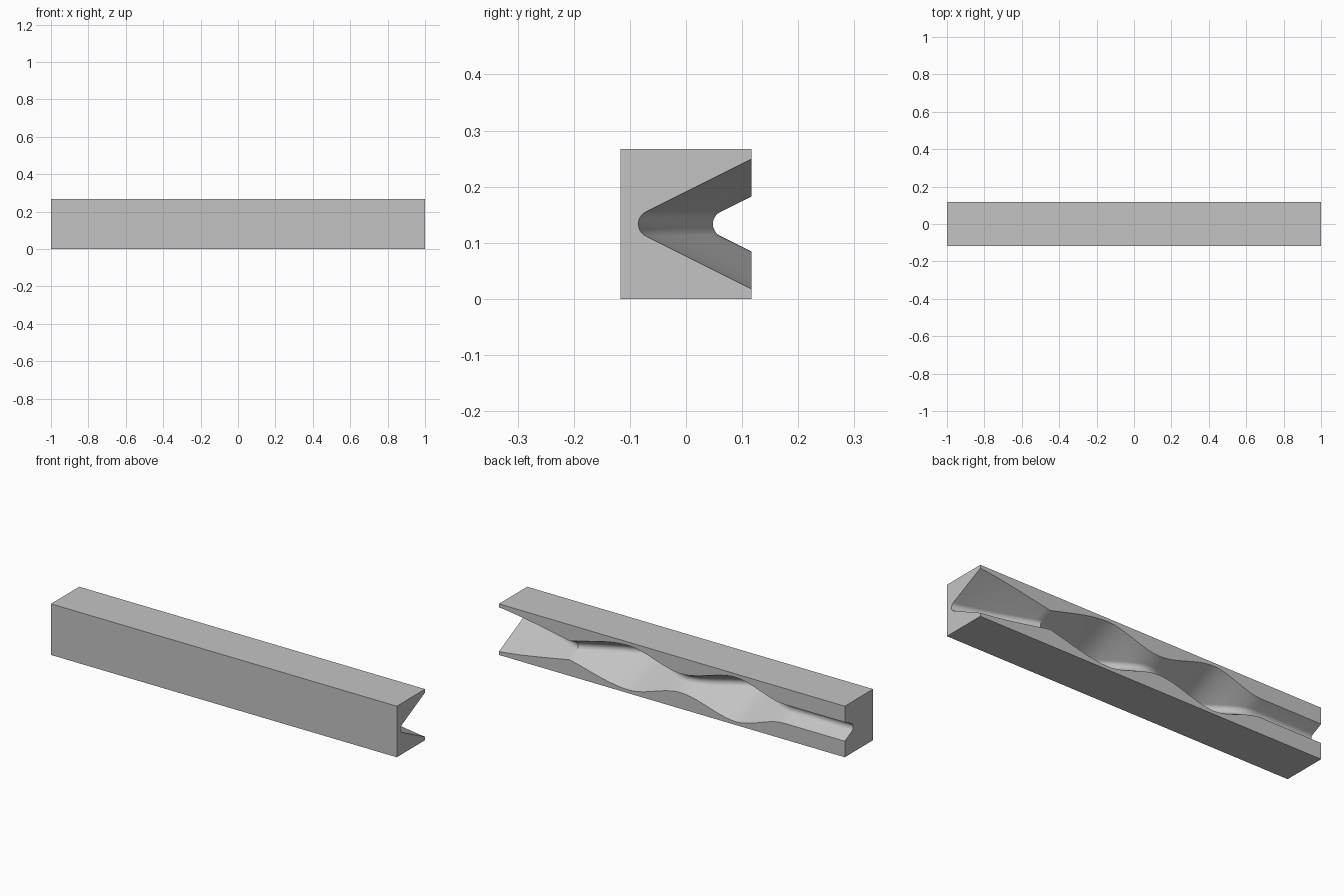
import bpy, bmesh, math

cube = bpy.data.objects.get("Cube")
if cube:
    bpy.data.objects.remove(cube)

HALF_Y, HEIGHT = 0.117, 0.267
DEEP, SHALLOW = -0.085, 0.048      # y of the groove floor
RADIUS = 0.024                     # rounding of the groove floor
WALL = math.atan(0.5)              # slope of the groove walls

# Floor stations along the bar: x, floor y, slope arriving, slope leaving
STATIONS = [(1, DEEP, 0, -0.2), (0.59, SHALLOW, -0.36, 0.45), (0.25, DEEP, 0, 0),
            (-0.05, SHALLOW, 0, 0), (-0.37, DEEP, 0, 0), (-0.65, SHALLOW, 0, 0),
            (-1, SHALLOW, 0, 0)]


def floor_path(steps=16):
    """Smooth curve through the stations, as (x, floor y) pairs."""
    path = []
    for (x0, y0, _, m0), (x1, y1, m1, _) in zip(STATIONS, STATIONS[1:]):
        d = x1 - x0
        for i in range(steps):
            t = i / steps
            blend = t * t * (3 - 2 * t)
            y = y0 + (y1 - y0) * blend
            y += d * m0 * t * (1 - t) ** 2 - d * m1 * t * t * (1 - t)
            path.append((x0 + d * t, y))
    path.append(STATIONS[-1][:2])
    return path


def section(floor):
    """Outline of the bar in y and z, with the rounded V groove in its back."""
    mid, centre = HEIGHT / 2, floor + RADIUS
    mouth = RADIUS * math.cos(WALL) + 0.5 * (HALF_Y - centre + RADIUS * math.sin(WALL))
    outline = [(HALF_Y, 0), (HALF_Y, mid - mouth)]
    sweep = math.pi / 2 - WALL
    for i in range(13):
        a = -sweep + 2 * sweep * i / 12
        outline.append((centre - RADIUS * math.cos(a), mid + RADIUS * math.sin(a)))
    outline += [(HALF_Y, mid + mouth), (HALF_Y, HEIGHT), (-HALF_Y, HEIGHT), (-HALF_Y, 0)]
    return outline


# Grooved bar: sections joined along its length, closed at both ends
bm = bmesh.new()
rings = [[bm.verts.new((x, y, z)) for y, z in section(f)] for x, f in floor_path()]
for a, b in zip(rings, rings[1:]):
    for i in range(len(a)):
        j = (i + 1) % len(a)
        bm.faces.new((a[i], a[j], b[j], b[i]))
bm.faces.new(rings[0])
bm.faces.new(rings[-1])
bmesh.ops.recalc_face_normals(bm, faces=bm.faces)
mesh = bpy.data.meshes.new("grooved_bar")
bm.to_mesh(mesh)
bm.free()

# Plain grey
grey = bpy.data.materials.new("light_grey")
grey.use_nodes = True
colour = (0.55, 0.55, 0.55, 1)
grey.diffuse_color = colour
for node in grey.node_tree.nodes:
    if node.type == 'BSDF_PRINCIPLED':
        node.inputs["Base Color"].default_value = colour
mesh.materials.append(grey)

bar = bpy.data.objects.new("grooved_bar", mesh)
bpy.context.collection.objects.link(bar)
bpy.ops.object.select_all(action='DESELECT')
bar.select_set(True)
bpy.context.view_layer.objects.active = bar
bpy.ops.object.shade_smooth_by_angle(angle=math.radians(25))
